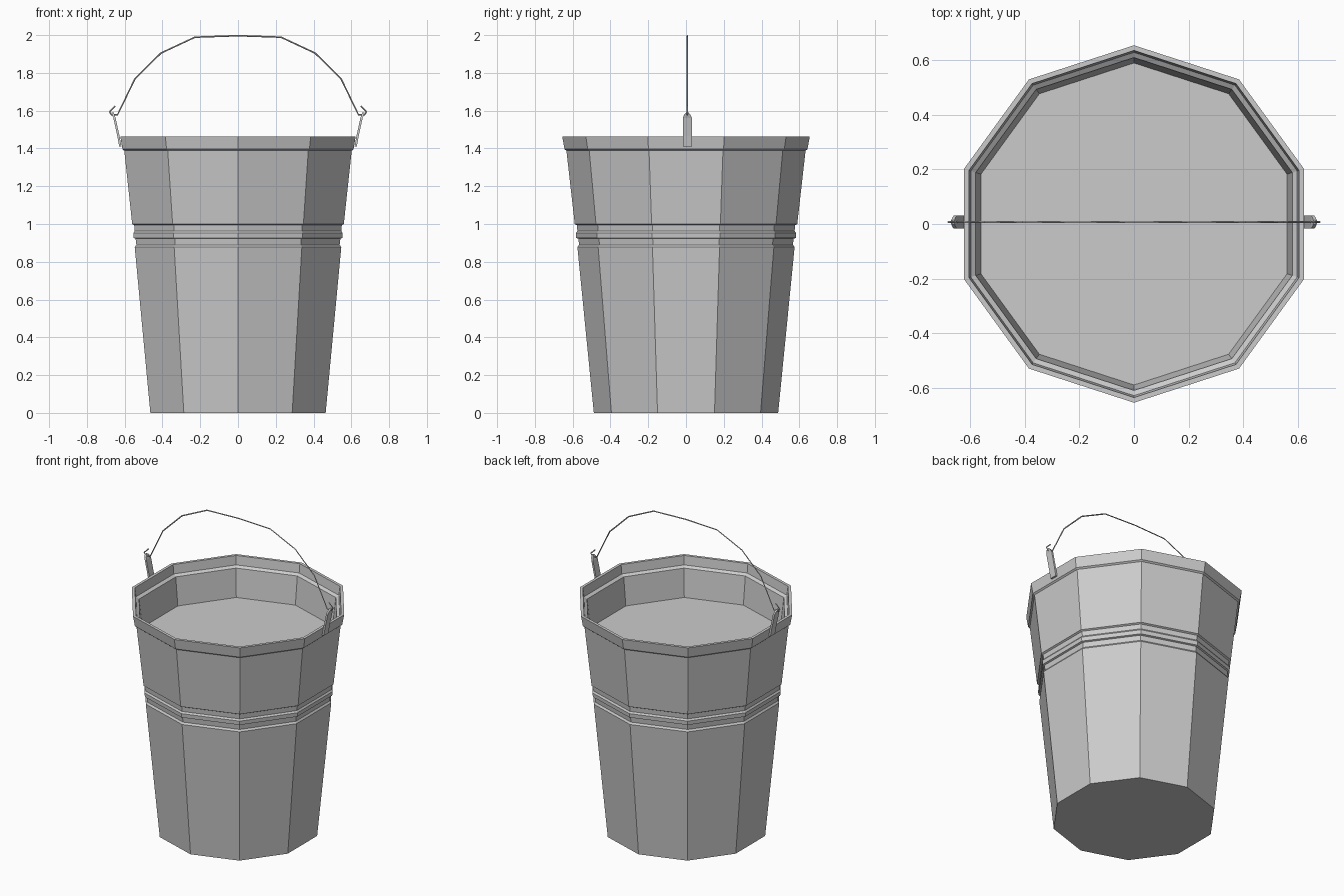
import bpy, bmesh, math

if "Cube" in bpy.data.objects:
    bpy.data.objects.remove(bpy.data.objects["Cube"])

SIDES = 10


def finish(name, bm):
    bmesh.ops.recalc_face_normals(bm, faces=bm.faces)
    me = bpy.data.meshes.new(name)
    bm.to_mesh(me)
    bm.free()
    ob = bpy.data.objects.new(name, me)
    bpy.context.collection.objects.link(ob)
    return ob


# Bucket: ten-sided lathe of (corner radius, height), from base up over the rim to the inner floor
profile = [
    (0.488, 0.0), (0.575, 0.878), (0.566, 0.89), (0.570, 0.922),
    (0.581, 0.926), (0.583, 0.952), (0.575, 0.963), (0.578, 0.994),
    (0.589, 1.0), (0.633, 1.388), (0.643, 1.396), (0.655, 1.462),
    (0.636, 1.462), (0.629, 1.404), (0.610, 1.392), (0.590, 1.21),
]
bm = bmesh.new()
rings = []
for r, z in profile:
    ring = []
    for i in range(SIDES):
        a = math.radians(90) + 2 * math.pi * i / SIDES
        ring.append(bm.verts.new((r * math.cos(a), r * math.sin(a), z)))
    rings.append(ring)
for lo, hi in zip(rings, rings[1:]):
    for i in range(SIDES):
        j = (i + 1) % SIDES
        bm.faces.new((lo[i], lo[j], hi[j], hi[i]))
bm.faces.new(rings[0])
bm.faces.new(rings[-1])
finish("bucket", bm)

# Ears: bent strips with rounded tops; rows are (x, z, half width)
HANDLE_Y = 0.007
ear_rows = [(0.617, 1.41, 0.024), (0.627, 1.465, 0.024), (0.648, 1.562, 0.024),
            (0.654, 1.578, 0.017), (0.658, 1.590, 0.007)]
for side, label in ((-1, "left"), (1, "right")):
    bm = bmesh.new()
    loops = []
    for x, z, w in ear_rows:
        corners = ((0, -w), (0.012, -w), (0.012, w), (0, w))
        loops.append([bm.verts.new((side * (x + dx), HANDLE_Y + dy, z)) for dx, dy in corners])
    for lo, hi in zip(loops, loops[1:]):
        for i in range(4):
            j = (i + 1) % 4
            bm.faces.new((lo[i], lo[j], hi[j], hi[i]))
    bm.faces.new(loops[0])
    bm.faces.new(loops[-1])
    finish(label + "_ear", bm)

# Wire handle: half path mirrored, with hooked ends passing through the ears
half = [(0.65, 1.624), (0.68, 1.594), (0.67, 1.578), (0.638, 1.578),
        (0.545, 1.77), (0.408, 1.905), (0.228, 1.989)]
path = [(-x, z) for x, z in half] + [(0, 1.997)] + half[::-1]
curve = bpy.data.curves.new("wire_handle", "CURVE")
curve.dimensions = "3D"
curve.bevel_depth = 0.004
curve.bevel_resolution = 0
curve.use_fill_caps = True
spline = curve.splines.new("POLY")
spline.points.add(len(path) - 1)
for p, (x, z) in zip(spline.points, path):
    p.co = (x, HANDLE_Y, z, 1)
handle = bpy.data.objects.new("wire_handle", curve)
bpy.context.collection.objects.link(handle)
